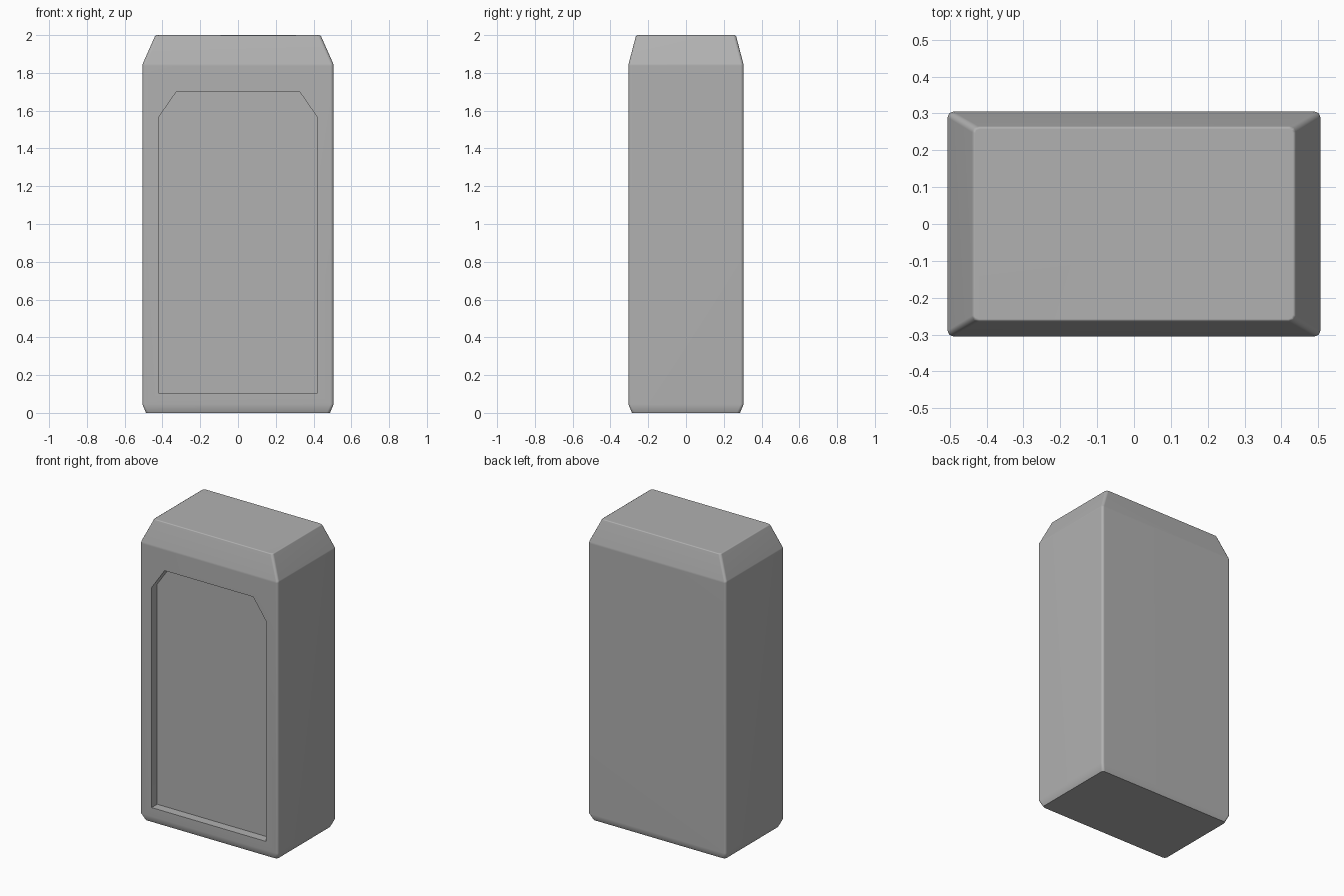
import bpy, bmesh

if "Cube" in bpy.data.objects:
    bpy.data.objects.remove(bpy.data.objects["Cube"])


def make_object(name, bm):
    bmesh.ops.recalc_face_normals(bm, faces=bm.faces)
    mesh = bpy.data.meshes.new(name)
    bm.to_mesh(mesh)
    bm.free()
    obj = bpy.data.objects.new(name, mesh)
    bpy.context.collection.objects.link(obj)
    return obj


def soften(bm, edges, width, segments):
    bmesh.ops.bevel(bm, geom=edges, offset=width, offset_type='OFFSET',
                    segments=segments, profile=0.5, affect='EDGES',
                    clamp_overlap=True)


# Cabinet body: stacked rectangles (half width, half depth, height)
levels = [(0.487, 0.286, 0.0), (0.506, 0.305, 0.045),
          (0.506, 0.305, 1.845), (0.437, 0.264, 2.0)]
bm = bmesh.new()
rings = [[bm.verts.new((sx * w, sy * d, z))
          for sx, sy in ((-1, -1), (1, -1), (1, 1), (-1, 1))]
         for w, d, z in levels]
for low, high in zip(rings, rings[1:]):
    for i in range(4):
        j = (i + 1) % 4
        bm.faces.new((low[i], low[j], high[j], high[i]))
bm.faces.new(rings[0][::-1])
bm.faces.new(rings[-1])

# Soften the upright corners, then the shoulder and the top rim
soften(bm, [e for e in bm.edges
            if abs(e.verts[0].co.z - e.verts[1].co.z) > 0.01], 0.016, 2)
soften(bm, [e for e in bm.edges
            if all(v.co.z > 1.83 for v in e.verts)
            and abs(e.verts[0].co.z - e.verts[1].co.z) < 0.01], 0.006, 1)
body = make_object("cabinet_body", bm)

# Recessed front panel with clipped upper corners
outline = [(-0.42, 0.105), (0.42, 0.105), (0.42, 1.565),
           (0.325, 1.702), (-0.325, 1.702), (-0.42, 1.565)]
bm = bmesh.new()
face = bm.faces.new([bm.verts.new((x, -0.247, z)) for x, z in outline])
out = bmesh.ops.extrude_face_region(bm, geom=[face])
for v in out["geom"]:
    if isinstance(v, bmesh.types.BMVert):
        v.co.y = -0.4
cutter = make_object("panel_cutter", bm)

bpy.context.view_layer.objects.active = body
body.select_set(True)
cut = body.modifiers.new("front_recess", 'BOOLEAN')
cut.operation = 'DIFFERENCE'
cut.solver = 'EXACT'
cut.object = cutter
bpy.ops.object.modifier_apply(modifier=cut.name)
bpy.data.objects.remove(cutter, do_unlink=True)

# Smooth shading with flat main faces
bpy.ops.object.shade_smooth_by_angle(angle=0.82)
weighted = body.modifiers.new("weighted_normals", 'WEIGHTED_NORMAL')
weighted.keep_sharp = True

# Dark grey finish
grey = bpy.data.materials.new("dark_grey")
grey.diffuse_color = (0.44, 0.44, 0.44, 1)
grey.use_nodes = True
grey.node_tree.nodes["Principled BSDF"].inputs["Base Color"].default_value = grey.diffuse_color
body.data.materials.clear()
body.data.materials.append(grey)
